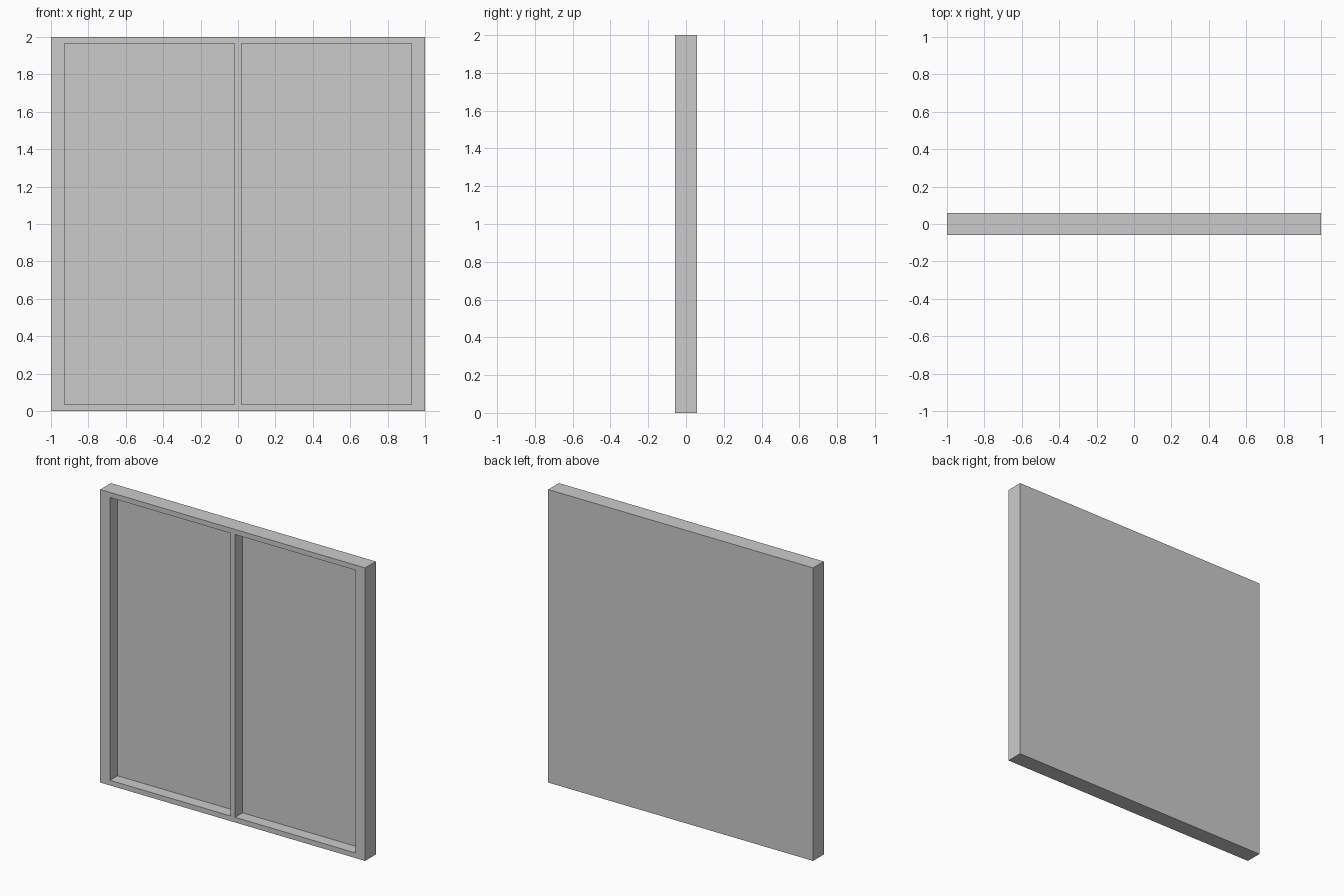
import bpy
import bmesh

if "Cube" in bpy.data.objects:
    bpy.data.objects.remove(bpy.data.objects["Cube"])

HALF_T = 0.0575          # half panel thickness
DEPTH = 0.081            # pocket depth
XS = [-1, -0.927, -0.018, 0.018, 0.927, 1]   # stile / pocket / mullion lines
ZS = [0, 0.035, 1.965, 2]                    # rail lines

bm = bmesh.new()

# Front face grid
grid = [[bm.verts.new((x, -HALF_T, z)) for x in XS] for z in ZS]
front, pockets = [], []
for r in range(len(ZS) - 1):
    for c in range(len(XS) - 1):
        f = bm.faces.new((grid[r][c], grid[r][c + 1],
                          grid[r + 1][c + 1], grid[r + 1][c]))
        front.append(f)
        if r == 1 and c in (1, 3):
            pockets.append(f)

# Solid slab: outer sides and flat back
rim = (grid[0] + [row[-1] for row in grid[1:]]
       + grid[-1][-2::-1] + [row[0] for row in grid[-2:0:-1]])
back = [bm.verts.new((v.co.x, HALF_T, v.co.z)) for v in rim]
n = len(rim)
for i in range(n):
    j = (i + 1) % n
    bm.faces.new((rim[j], rim[i], back[i], back[j]))
bm.faces.new(back[::-1])

# Two recessed pockets
for f in pockets:
    new = bmesh.ops.extrude_discrete_faces(bm, faces=[f])["faces"][0]
    bmesh.ops.translate(bm, verts=new.verts, vec=(0, DEPTH, 0))

# Clean flat faces
bmesh.ops.recalc_face_normals(bm, faces=bm.faces)
bmesh.ops.dissolve_limit(bm, angle_limit=0.01, verts=bm.verts, edges=bm.edges)
bmesh.ops.triangulate(bm, faces=[f for f in bm.faces if len(f.verts) > 4])

mesh = bpy.data.meshes.new("double_recessed_panel")
bm.to_mesh(mesh)
bm.free()
panel = bpy.data.objects.new("double_recessed_panel", mesh)
bpy.context.collection.objects.link(panel)
